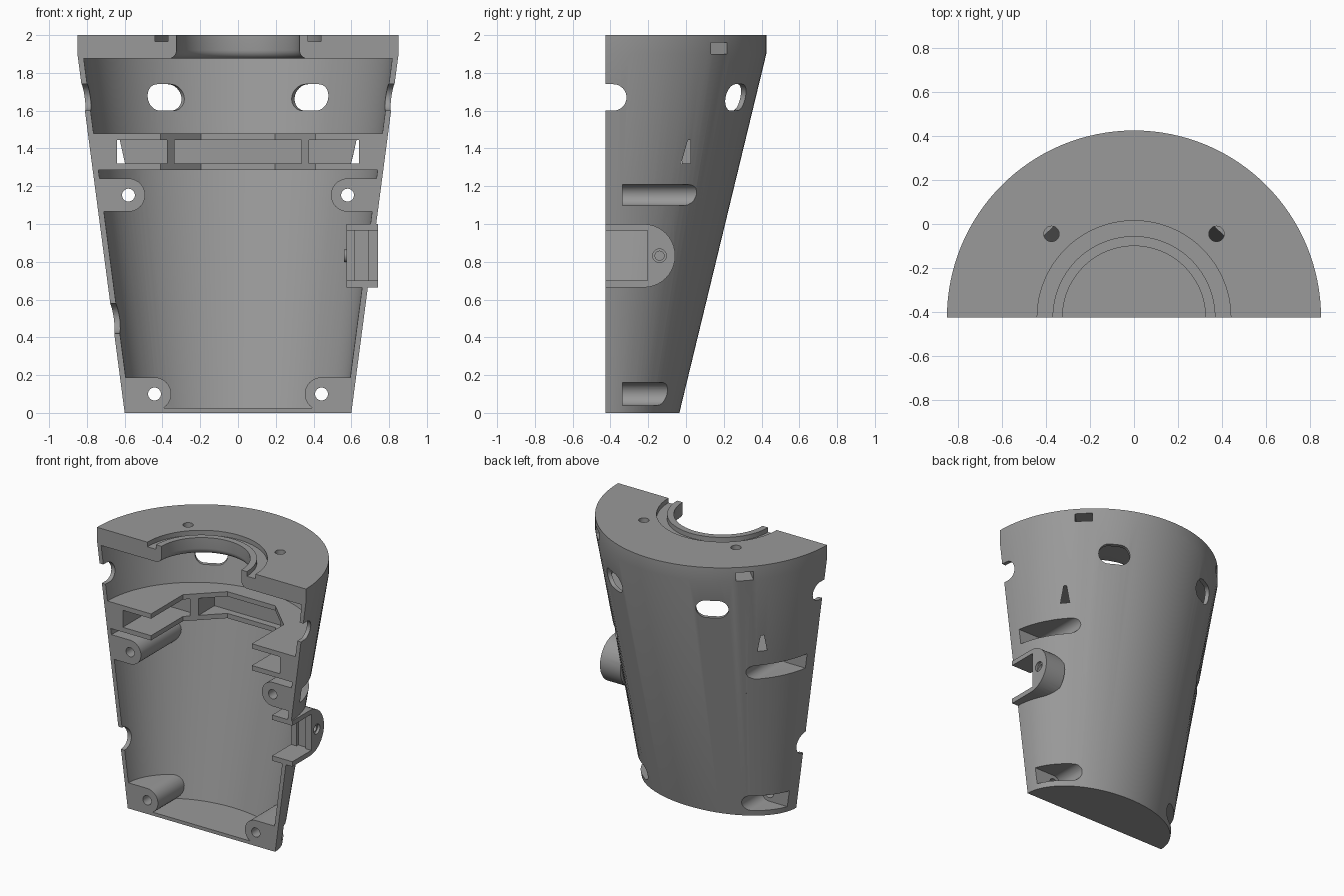
import bpy, bmesh, math
from mathutils import Vector

if "Cube" in bpy.data.objects:
    bpy.data.objects.remove(bpy.data.objects["Cube"])

X, Y, Z = Vector((1, 0, 0)), Vector((0, 1, 0)), Vector((0, 0, 1))
O = Vector((0, -0.425, 0))      # middle of the flat cut plane; depth is measured from here
SEG = 64

grey = bpy.data.materials.new("grey plastic")
grey.diffuse_color = (0.32, 0.32, 0.32, 1)
grey.use_nodes = True
grey.node_tree.nodes["Principled BSDF"].inputs["Base Color"].default_value = grey.diffuse_color


def loft(name, rings):
    """Closed solid through rings of equal length."""
    bm = bmesh.new()
    vs = [[bm.verts.new(p) for p in r] for r in rings]
    n = len(vs[0])
    for a, b in zip(vs, vs[1:]):
        for i in range(n):
            j = (i + 1) % n
            bm.faces.new((a[i], a[j], b[j], b[i]))
    bm.faces.new(vs[0])
    bm.faces.new(vs[-1])
    bmesh.ops.recalc_face_normals(bm, faces=bm.faces)
    me = bpy.data.meshes.new(name)
    bm.to_mesh(me)
    bm.free()
    me.materials.append(grey)
    ob = bpy.data.objects.new(name, me)
    bpy.context.collection.objects.link(ob)
    return ob


def prism(pts, o, ex, ey, ez, t0, t1):
    return loft("cutter", [[o + ex * p + ey * q + ez * t for p, q in pts] for t in (t0, t1)])


def box(x0, x1, u0, u1, z0, z1):
    return prism([(x0, u0), (x1, u0), (x1, u1), (x0, u1)], O, X, Y, Z, z0, z1)


def slot(r, h=0.0, n=16):
    """Circle, or stadium with straight half length h."""
    right = [(h + r * math.cos(a), r * math.sin(a))
             for a in [math.pi * (i / n - 0.5) for i in range(n + 1)]]
    left = [(-p, -q) for p, q in right]
    return right + left if h else right[:-1] + left[:-1]


def tongue(r, length, n=20):
    """Half circle at the origin, running straight out to +p."""
    arc = [(-r * math.sin(a), r * math.cos(a)) for a in [math.pi * i / n for i in range(n + 1)]]
    return arc + [(length, -r), (length, r)]


def lathe(profile):
    return loft("cutter", [[O + X * r * math.cos(a) + Y * r * math.sin(a) + Z * z
                            for a in [2 * math.pi * i / 96 for i in range(96)]]
                           for r, z in profile])


def boolean(target, tool, op='DIFFERENCE'):
    m = target.modifiers.new("cut", 'BOOLEAN')
    m.operation, m.solver, m.object = op, 'EXACT', tool
    bpy.context.view_layer.objects.active = target
    bpy.ops.object.modifier_apply(modifier=m.name)
    bpy.data.objects.remove(tool)


def half_oval(z, inset=0.0, front=0.0):
    """Cross-section of the tapering body at height z."""
    f = min(z / 1.9, 1)
    a, b = 0.6 + 0.25 * f - inset, 0.39 + 0.46 * f - inset
    pts = [(a * math.cos(t), b * math.sin(t)) for t in [math.pi * i / SEG for i in range(SEG + 1)]]
    if front:
        pts += [(-a, -front), (a, -front)]
    return [O + X * p + Y * q + Z * z for p, q in pts]


# Tapering half shell
body = loft("half_shell", [half_oval(z) for z in (0, 1.9, 2.0)])

# Screw bosses stay standing where they are taken out of the lower cavity
bosses = [(s, x, z, r) for s in (1, -1) for x, z, r in ((0.58, 1.153, 0.055), (0.442, 0.1, 0.06))]
lower = loft("lower_cavity", [half_oval(z, 0.03, 0.2) for z in (0.025, 1.285)])
for s, x, z, r in bosses:
    boolean(lower, prism(tongue(0.088, 0.9), O + X * s * x + Z * z, X * s, Z, Y, -0.5, 1.5))
boolean(body, lower)
boolean(body, loft("upper_cavity", [half_oval(z, 0.03, 0.2) for z in (1.48, 1.875)]))

# Shelf ring: angular passage, then pockets between the two shelves
octagon = [(0.41, -0.3), (0.41, 0.37), (0.195, 0.58), (-0.195, 0.58), (-0.41, 0.37), (-0.41, -0.3)]
boolean(body, prism(octagon, O, X, Y, Z, 1.262, 1.55))
boolean(body, box(-0.335, 0.335, -0.2, 0.63, 1.32, 1.445))
for s in (1, -1):
    boolean(body, box(s * 0.375, s * 0.64, -0.2, 0.45, 1.32, 1.445))

# Connector housing on the right side
side = O + Y * 0.2 + Z * 0.832
boolean(body, prism(tongue(0.168, 0.2), side, -Y, Z, X, 0.575, 0.74), 'UNION')
screw = O + Y * 0.285 + Z * 0.832
boolean(body, prism(slot(0.034), screw, Y, Z, X, 0.56, 0.65), 'UNION')
boolean(body, box(0.5, 0.9, -0.2, 0.22, 0.7, 0.965))
boolean(body, box(0.62, 0.692, 0.1, 0.24, 0.7, 0.965))
boolean(body, prism(slot(0.024), screw, Y, Z, X, 0.5, 0.9))
boolean(body, prism(slot(0.036), screw, Y, Z, X, 0.72, 0.9))

# Screw holes and outer head recesses
for s, x, z, r in bosses:
    o = O + X * s * x + Z * z
    boolean(body, prism(slot(0.034), o, X, Z, Y, -0.2, 1.2))
    boolean(body, prism(tongue(r, 0.6), o, X * s, Z, Y, 0.09, 1.2))

# Oval windows around the upper wall
for deg in (-90, -30, 30, 90):
    a = math.radians(deg)
    out = Vector((math.sin(a), math.cos(a), 0))
    across = Vector((math.cos(a), -math.sin(a), 0))
    boolean(body, prism(slot(0.07, 0.04), O + Z * 1.67, across, Z, out, 0.55, 1.1))

# Round notch on the left edge
boolean(body, prism(slot(0.08), O + Z * 0.5, Y, Z, -X, 0.5, 0.9))

# Neck opening with rounded lower lip
lip = [(0.37 - 0.045 * math.sin(t), 1.92 - 0.045 * math.cos(t))
       for t in [math.pi / 2 * i / 6 for i in range(7)]]
boolean(body, lathe([(0.37, 1.8)] + lip + [(0.325, 2.1)]))

# Ring groove in the top
groove = lathe([(0.44, 1.966), (0.44, 2.1)])
boolean(groove, lathe([(0.37, 1.9), (0.37, 2.2)]))
boolean(body, groove)

# Top screw holes and the nut slots leading out from them
for s in (1, -1):
    boolean(body, prism(slot(0.035), O + Vector((s * 0.375, 0.38, 0)), X, Y, Z, 1.8, 2.1))
    out = Vector((s, 1, 0)).normalized()
    across = Vector((1, -s, 0)).normalized()
    boolean(body, prism([(-0.06, 1.9), (0.06, 1.9), (0.06, 1.962), (-0.06, 1.962)],
                        O, across, Z, out, 0.48, 1.0))

# Smooth curved walls, sharp edges kept
for o in bpy.context.selected_objects:
    o.select_set(False)
body.select_set(True)
bpy.context.view_layer.objects.active = body
bpy.ops.object.shade_smooth_by_angle(angle=math.radians(25))
